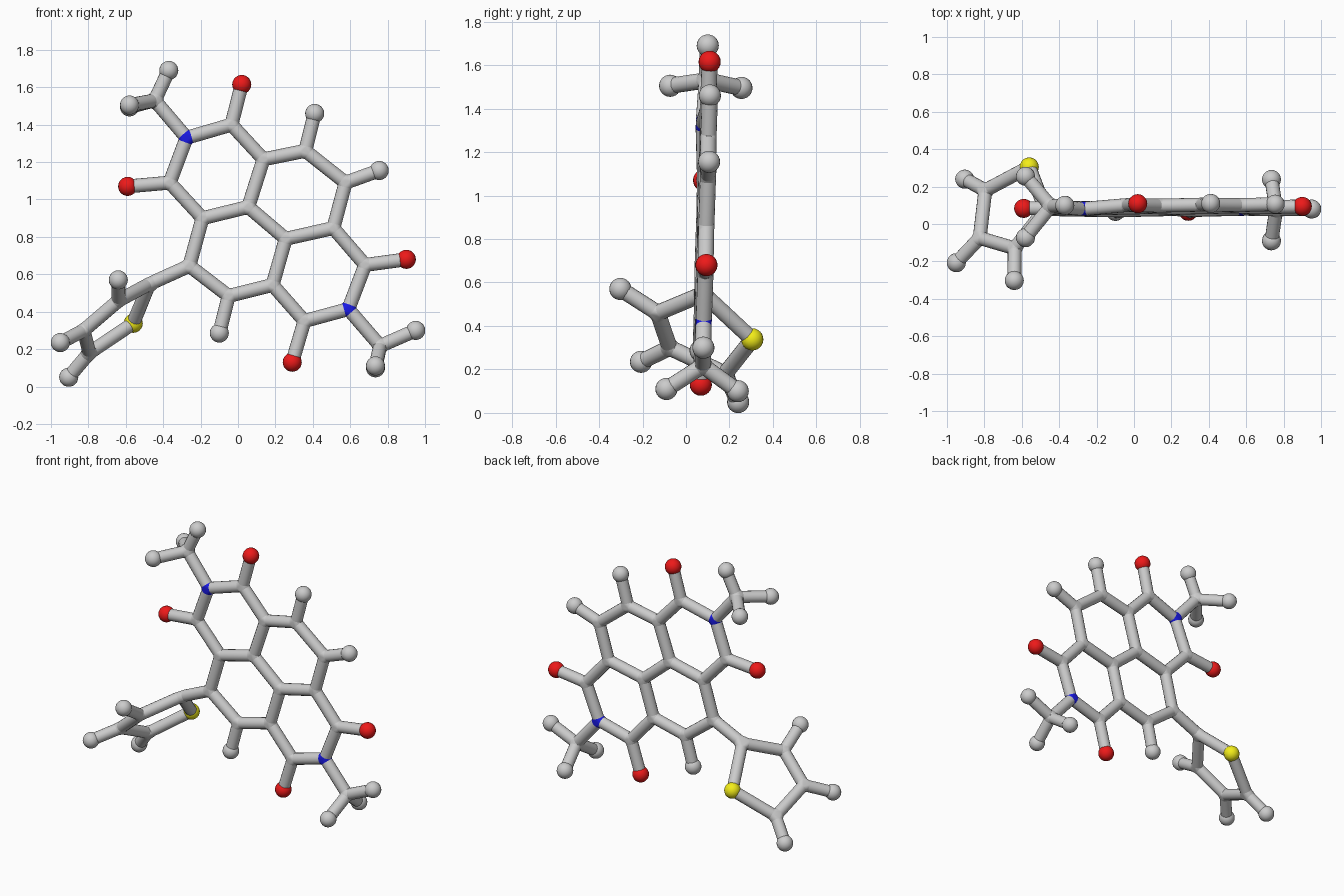
import bpy, bmesh, math
from mathutils import Vector, Matrix

if "Cube" in bpy.data.objects:
    bpy.data.objects.remove(bpy.data.objects["Cube"])

R_BOND, R_BALL, SIDES = 0.037, 0.051, 16


def flat(x, z, dy=0.0):
    """Point on the slightly tilted plane of the fused rings."""
    return Vector((x, 0.06 + 0.015 * x + 0.03 * z + dy, z))


V = lambda *p: Vector(p)
# Atom positions; the first letter of each name is the element
atoms = {
    # fused ring core
    'C1': flat(.136, 1.215), 'C2': flat(.36, 1.26), 'C3': flat(.575, 1.09),
    'C4': flat(.51, .847), 'C5': flat(.255, .79), 'C6': flat(.055, .96),
    'C7': flat(-.19, .90), 'C8': flat(-.26, .645), 'C9': flat(-.05, .484),
    'C10': flat(.185, .543),
    'H2': flat(.41, 1.46), 'H3': flat(.755, 1.155), 'H9': flat(-.10, .286),
    # upper imide
    'N1': flat(-.275, 1.33, -.015), 'C11': flat(-.035, 1.40), 'O11': flat(.02, 1.615),
    'C12': flat(-.365, 1.09), 'O12': flat(-.59, 1.07),
    # lower imide
    'N2': flat(.59, .414), 'C13': flat(.68, .65), 'O13': flat(.90, .68),
    'C14': flat(.355, .35), 'O14': flat(.29, .13),
    # methyl groups
    'C15': V(-.445, .095, 1.53), 'H15a': V(-.37, .10, 1.69),
    'H15b': V(-.58, -.073, 1.505), 'H15c': V(-.58, .255, 1.495),
    'C16': V(.76, .078, .217), 'H16a': V(.95, .08, .30),
    'H16b': V(.735, -.09, .11), 'H16c': V(.735, .238, .10),
    # five-membered side ring
    'C17': V(-.475, .08, .548), 'C18': V(-.638, -.13, .46), 'C19': V(-.825, -.075, .30),
    'C20': V(-.795, .18, .18), 'S1': V(-.56, .305, .338),
    'H18': V(-.64, -.302, .57), 'H19': V(-.95, -.207, .235), 'H20': V(-.905, .24, .05),
}
chains = ['C1 C2 C3 C4 C5 C6 C1', 'C6 C7 C8 C9 C10 C5', 'C2 H2', 'C3 H3', 'C9 H9',
          'C1 C11 N1 C12 C7', 'C11 O11', 'C12 O12', 'C4 C13 N2 C14 C10', 'C13 O13', 'C14 O14',
          'N1 C15 H15a', 'H15b C15 H15c', 'N2 C16 H16a', 'H16b C16 H16c',
          'C8 C17 C18 C19 C20 S1 C17', 'C18 H18', 'C19 H19', 'C20 H20']
bonds = [p for c in chains for p in zip(c.split(), c.split()[1:])]
near = {a: [] for a in atoms}
for a, b in bonds:
    near[a].append(b)
    near[b].append(a)


def trim(a):
    """Distance from an atom at which neighbouring tubes stop overlapping."""
    if a[0] in 'HOS':
        return 0.0
    d = [(atoms[n] - atoms[a]).normalized() for n in near[a]]
    least = min(u.angle(v) for i, u in enumerate(d) for v in d[:i])
    return R_BOND / math.tan(least / 2)


def ring(a, b):
    """Circle of points around bond a-b, where it leaves atom a."""
    flip = a > b
    axis = (atoms[a] - atoms[b] if flip else atoms[b] - atoms[a]).normalized()
    u = axis.orthogonal().normalized()
    w = axis.cross(u)
    centre = atoms[a] + (atoms[b] - atoms[a]).normalized() * trim(a)
    return [centre + R_BOND * (math.cos(t) * u + math.sin(t) * w)
            for t in (2 * math.pi * i / SIDES for i in range(SIDES))]


def add_tube(bm, a, b):
    lo, hi = ([bm.verts.new(p) for p in r] for r in (ring(a, b), ring(b, a)))
    for i in range(SIDES):
        j = (i + 1) % SIDES
        bm.faces.new((lo[i], lo[j], hi[j], hi[i]))


def add_joint(bm, a):
    verts = [bm.verts.new(p) for n in near[a] for p in ring(a, n)]
    bmesh.ops.convex_hull(bm, input=verts)


def add_ball(bm, a):
    bmesh.ops.create_uvsphere(bm, u_segments=20, v_segments=12, radius=R_BALL,
                              matrix=Matrix.Translation(atoms[a]))


def make(name, add, items, colour=None):
    bm = bmesh.new()
    for item in items:
        add(bm, *item)
    bmesh.ops.recalc_face_normals(bm, faces=bm.faces)
    mesh = bpy.data.meshes.new(name)
    bm.to_mesh(mesh)
    bm.free()
    ob = bpy.data.objects.new(name, mesh)
    bpy.context.collection.objects.link(ob)
    if colour:
        mat = bpy.data.materials.new(name + '_colour')
        mat.diffuse_color = colour
        mat.use_nodes = True
        mat.node_tree.nodes["Principled BSDF"].inputs["Base Color"].default_value = mat.diffuse_color
        mesh.materials.append(mat)
    bpy.ops.object.select_all(action='DESELECT')
    ob.select_set(True)
    bpy.context.view_layer.objects.active = ob
    bpy.ops.object.shade_smooth_by_angle(angle=math.radians(30))


def kind(letter):
    return [(a,) for a in atoms if a[0] == letter]


make('bond_tubes', add_tube, bonds)
make('carbon_joints', add_joint, kind('C'))
make('nitrogen_joints', add_joint, kind('N'), (0.01, 0.01, 0.8, 1))
make('hydrogen_balls', add_ball, kind('H'))
make('oxygen_balls', add_ball, kind('O'), (0.85, 0.01, 0.01, 1))
make('sulfur_ball', add_ball, kind('S'), (0.9, 0.85, 0.01, 1))
